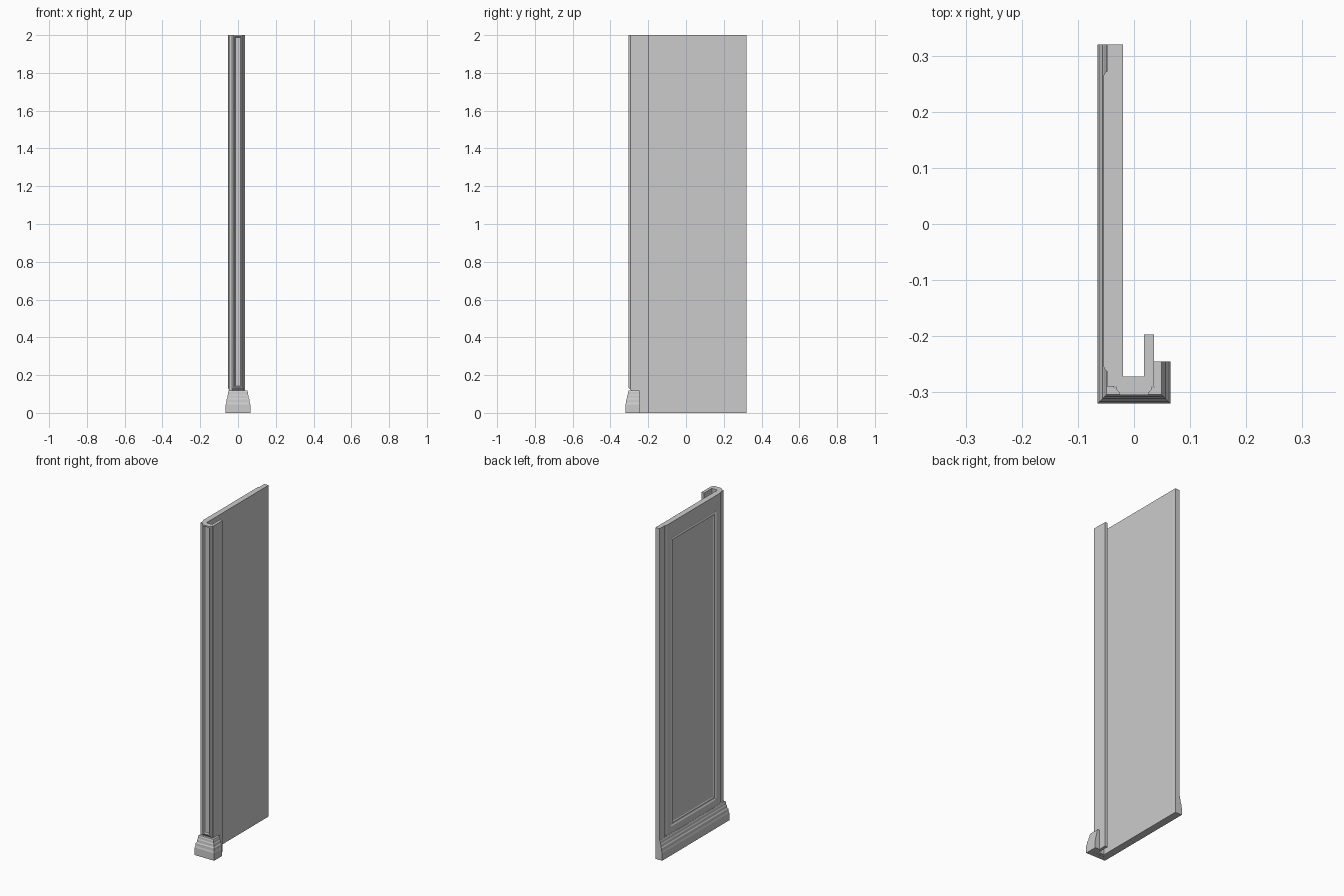
import bpy, bmesh

if "Cube" in bpy.data.objects:
    bpy.data.objects.remove(bpy.data.objects["Cube"])


def make(name, verts, faces):
    mesh = bpy.data.meshes.new(name)
    mesh.from_pydata(verts, [], faces)
    bm = bmesh.new()
    bm.from_mesh(mesh)
    bmesh.ops.recalc_face_normals(bm, faces=bm.faces[:])
    bm.to_mesh(mesh)
    bm.free()
    obj = bpy.data.objects.new(name, mesh)
    bpy.context.collection.objects.link(obj)
    return obj


def skin(name, loops, closed_profile=False, caps=True):
    """Bridge equal-sized closed loops, then cap both ends."""
    n = len(loops[0])
    verts = [p for loop in loops for p in loop]
    faces = []
    for k in range(len(loops) - 1):
        for i in range(n):
            j = (i + 1) % n
            faces.append((k * n + i, k * n + j, (k + 1) * n + j, (k + 1) * n + i))
    faces.append(tuple(range(n)))
    faces.append(tuple(range((len(loops) - 1) * n, len(loops) * n)))
    return make(name, verts, faces)


def moulded_frame(name, rects, place):
    """Nested rectangles (u0, u1, v0, v1, height) form a stepped panel."""
    loops = [[place(u, v, h) for u, v in ((a, c), (b, c), (b, d), (a, d))]
             for a, b, c, d, h in rects]
    return skin(name, loops)


# J-shaped wall body: long side panel, front edge and short return
plan = [(-0.048, 0.32), (-0.048, -0.29), (0.036, -0.29), (0.036, -0.197),
        (0.018, -0.197), (0.018, -0.272), (-0.02, -0.272), (-0.02, 0.32)]
skin("wall_body", [[(x, y, z) for x, y in plan] for z in (0, 2)])

# Moulded skirting, mitred round three sides
profile = [(0.036, 0), (0.065, 0), (0.065, 0.045), (0.062, 0.055), (0.061, 0.072),
           (0.057, 0.078), (0.056, 0.092), (0.053, 0.098), (0.052, 0.11),
           (0.049, 0.118), (0.036, 0.118)]
stations = [lambda w: (-w, 0.32), lambda w: (-w, -0.255 - w),
            lambda w: (w, -0.255 - w), lambda w: (w, -0.245)]
skin("skirting", [[(*s(w), z) for w, z in profile] for s in stations])

# Large framed panel on the long side
moulded_frame("side_panel_frame", [
    (-0.262, 0.272, 0.122, 2.0, -0.002),
    (-0.262, 0.272, 0.125, 2.0, 0.002),
    (-0.255, 0.265, 0.132, 2.0, 0.006),
    (-0.212, 0.222, 0.165, 1.91, 0.006),
    (-0.206, 0.216, 0.171, 1.904, 0.002),
    (-0.200, 0.210, 0.177, 1.898, 0.002),
    (-0.194, 0.204, 0.183, 1.892, 0.005),
    (-0.188, 0.198, 0.189, 1.886, 0.001),
], lambda u, v, h: (-0.048 - h, u, v))

# Narrow framed pilaster on the front edge
moulded_frame("front_pilaster_frame", [
    (-0.032, 0.032, 0.12, 2.0, -0.002),
    (-0.032, 0.032, 0.122, 2.0, 0.004),
    (-0.027, 0.027, 0.13, 2.0, 0.010),
    (-0.025, 0.025, 0.132, 2.0, 0.015),
    (-0.019, 0.019, 0.138, 1.992, 0.015),
    (-0.014, 0.014, 0.143, 1.987, 0.006),
], lambda u, v, h: (u, -0.29 - h, v))
